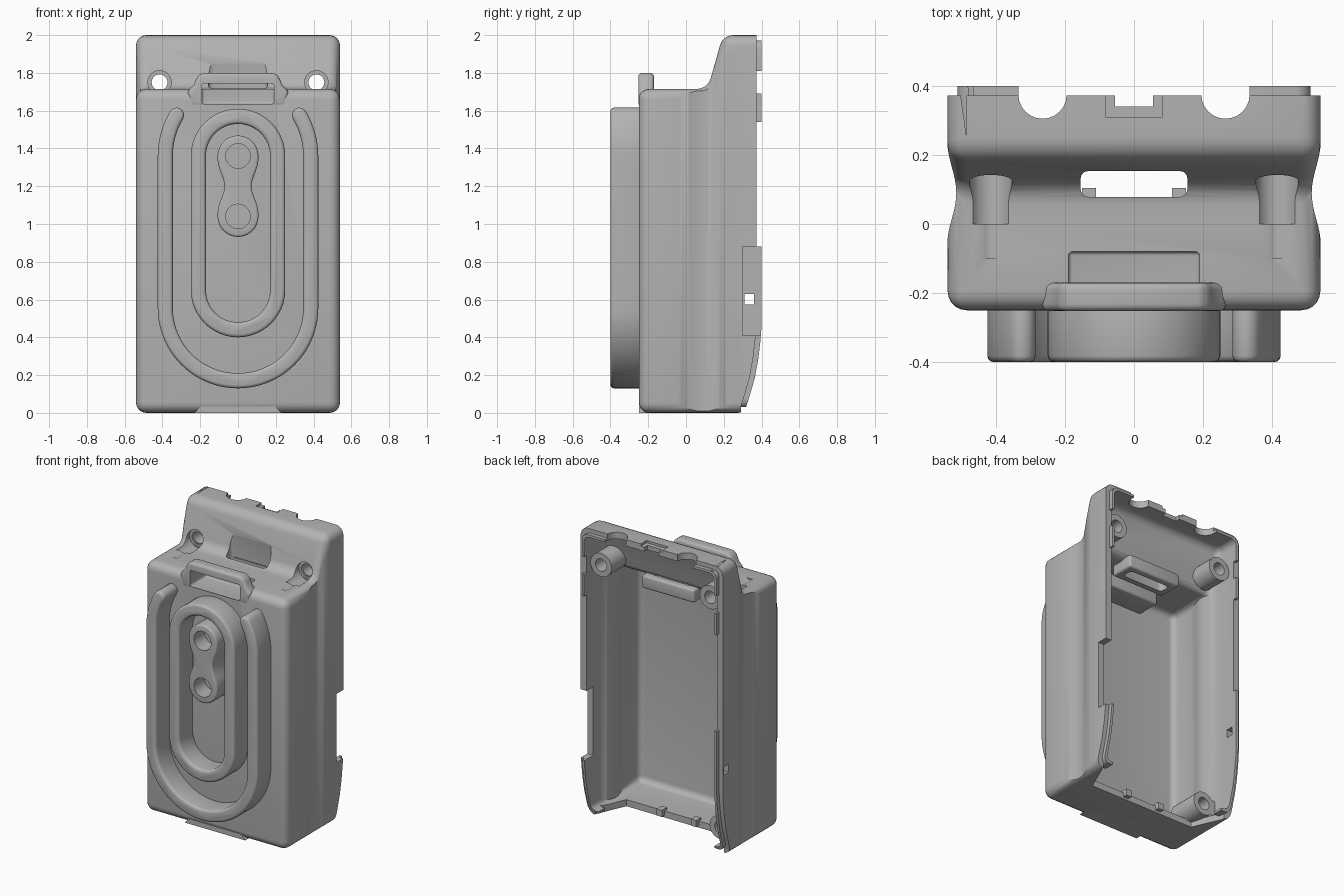
import bpy, bmesh
from math import sin, cos, pi, radians, hypot

if "Cube" in bpy.data.objects:
    bpy.data.objects.remove(bpy.data.objects["Cube"])

grey = bpy.data.materials.new("plain_grey")
grey.use_nodes = True
grey.diffuse_color = (0.45, 0.45, 0.45, 1)
grey.node_tree.nodes["Principled BSDF"].inputs["Base Color"].default_value = (0.45, 0.45, 0.45, 1)


def apply_mod(obj, mod):
    with bpy.context.temp_override(object=obj, active_object=obj, selected_objects=[obj]):
        bpy.ops.object.modifier_apply(modifier=mod.name)


def prism(name, pts, axis, lo, hi, bevel=0, segs=4):
    """Closed outline pushed along an axis: x takes (y,z), y takes (x,z), z takes (x,y)."""
    place = {"x": lambda p, d: (d, p[0], p[1]),
             "y": lambda p, d: (p[0], d, p[1]),
             "z": lambda p, d: (p[0], p[1], d)}[axis]
    bm = bmesh.new()
    a = [bm.verts.new(place(p, lo)) for p in pts]
    b = [bm.verts.new(place(p, hi)) for p in pts]
    bm.faces.new(a)
    bm.faces.new(b)
    for i in range(len(pts)):
        j = (i + 1) % len(pts)
        bm.faces.new((a[i], a[j], b[j], b[i]))
    bmesh.ops.recalc_face_normals(bm, faces=bm.faces)
    me = bpy.data.meshes.new(name)
    bm.to_mesh(me)
    bm.free()
    obj = bpy.data.objects.new(name, me)
    bpy.context.scene.collection.objects.link(obj)
    if bevel:
        mod = obj.modifiers.new("round", "BEVEL")
        mod.width, mod.segments = bevel, segs
        mod.limit_method, mod.angle_limit = "ANGLE", radians(35)
        apply_mod(obj, mod)
    return obj


def box(name, x, y, z, bevel=0):
    return prism(name, [(x[0], y[0]), (x[1], y[0]), (x[1], y[1]), (x[0], y[1])], "z", *z, bevel)


def arc(cx, cy, r, a0, a1, n=24):
    return [(cx + r * cos(radians(a0 + (a1 - a0) * i / n)),
             cy + r * sin(radians(a0 + (a1 - a0) * i / n))) for i in range(n + 1)]


def rod(name, x, z, r, y0, y1):
    return prism(name, arc(x, z, r, 0, 360, 32)[:-1], "y", y0, y1)


def boolean(obj, tool, op="DIFFERENCE", keep=False):
    mod = obj.modifiers.new("bool", "BOOLEAN")
    mod.operation, mod.object, mod.solver = op, tool, "EXACT"
    apply_mod(obj, mod)
    if not keep:
        bpy.data.objects.remove(tool)


def solid(name, t, bevel):
    """Stepped case volume, inset by t, with rounded edges and a waist in both sides."""
    side = [(-.25 + t, t), (-.25 + t, 1.715 - t), (.115 + t * .8, 1.715 - t),
            (.195 + t * .8, 2 - t), (.8, 2 - t), (.8, t)]
    obj = prism(name, side, "x", -.54 + t, .54 - t, bevel, 5)
    for s in (1, -1):
        curve = [(s * (.541 - t - .013 * (1 - cos(2 * pi * i / 16))), -.06 + .3 * i / 16)
                 for i in range(17)]
        boolean(obj, prism("waist_cutter", curve + [(s, .24), (s, -.06)], "z", -1, 3))
    return obj


def trim_back(obj, d):
    """Trim the open back; the lower part curves forward."""
    edge = [(.29, -.1), (.29, .03), (.312, .1), (.335, .18), (.354, .28), (.366, .38), (.372, .46), (.372, 2.1)]
    boolean(obj, prism("back_cutter", [(y + d, z) for y, z in edge] + [(1, 2.1), (1, -.1)], "x", -1, 1))


# hollow case, open at the back
case = solid("case_shell", 0, .055)
trim_back(case, 0)
cavity = solid("cavity", .045, .04)
boolean(case, cavity, keep=True)

# stepped locking lip inside the rear edge
zones = {"upper_corner": (.335, .6, 1.81, 2.1), "upper_side": (.4, .6, 1.54, 1.69)}
spans = [(n, s, z) for n, z in zones.items() for s in (1, -1)]
spans += [("lower_side", 1, (.44, .6, .03, .41)), ("lower_side", -1, (.44, .6, .03, .88))]
lips = []
for label, s, (x0, x1, z0, z1) in spans:
    lip = solid(label + ("_lip_left" if s > 0 else "_lip_right"), .028, .045)
    trim_back(lip, .028)
    boolean(lip, cavity, keep=True)
    boolean(lip, box("zone", sorted((s * x0, s * x1)), (.25, .6), (z0, z1)), "INTERSECT")
    lips.append(lip)
bpy.data.objects.remove(cavity)

# side opening on one side, latch hole on the other
boolean(case, box("side_opening", (.4, .7), (.30, .6), (.41, .88)))
for part in (case, lips[-1]):
    boolean(part, box("latch_hole", (-.7, -.4), (.31, .36), (.575, .63)))

# cable notches in the top edge
for x in (-.265, .265):
    boolean(case, prism("cable_notch", arc(x, .375, .07, 0, 360)[:-1], "z", 1.8, 2.1))
boolean(case, box("centre_notch", (-.055, .055), (.34, .5), (1.8, 2.1)))
boolean(case, box("centre_notch_step", (-.082, .082), (.31, .5), (1.985, 2.1)))

# cut back floor edge with two small tabs
boolean(case, prism("floor_cutter", [(-.49, .4), (-.49, .28), (-.40, .075), (.40, .075),
                                     (.49, .28), (.49, .4)], "z", -.1, .08))
for s in (1, -1):
    box("floor_tab", sorted((s * .11, s * .15)), (.05, .105), (.015, .06))

# strap loop, its pocket and the pocket wall inside
loop = prism("strap_loop", [(-.25, 1.62), (-.27, 1.7), (-.235, 1.735), (-.215, 1.785), (-.185, 1.80),
                            (.185, 1.80), (.215, 1.785), (.235, 1.735), (.27, 1.7), (.25, 1.62)],
             "y", -.252, -.17, .02)
pocket_wall = box("pocket_wall", (-.23, .23), (-.22, -.045), (1.59, 1.69), .015)
for part in (case, loop, pocket_wall):
    boolean(part, box("pocket", (-.19, .19), (-.3, -.08), (1.635, 1.745), .012))

# through slot behind the ledge
collar = box("slot_collar", (-.2, .2), (.03, .2), (1.6, 1.69), .015)
for part in (case, collar):
    boolean(part, box("slot", (-.155, .155), (.078, .155), (1.4, 1.87), .025))

# upper screw bosses with counterbores
for s in (1, -1):
    boss = rod("screw_boss", s * .415, 1.75, .08, .17, .33)
    for part in (case, boss):
        boolean(part, rod("screw_hole", s * .415, 1.75, .042, -.1, .5))
    boolean(case, rod("counterbore", s * .415, 1.75, .062, 0, .155))

# lower screw boss in one corner
lower_boss = rod("lower_boss", -.40, .115, .08, -.02, .2)
boolean(lower_boss, rod("lower_hole", -.40, .115, .042, .02, .5))
box("lower_boss_web", (-.5, -.46), (-.02, .2), (.04, .16))

# bottom plate at the front edge
prism("bottom_plate", [(-.23, 0), (-.2, .035), (.2, .035), (.23, 0)], "y", -.25, -.08)


def stadium(r, z0, z1):
    return arc(0, z0, r, 180, 360) + arc(0, z1, r, 0, 180)


FRONT, ROOT = -.4, -.215

# closed oval ridge
ring = prism("oval_ridge", stadium(.25, .65, 1.36), "y", FRONT, ROOT)
boolean(ring, prism("oval_inside", stadium(.17, .65, 1.36), "y", -.6, 0))
rim = ring.modifiers.new("round", "BEVEL")
rim.width, rim.segments, rim.limit_method, rim.angle_limit = .018, 3, "ANGLE", radians(35)
apply_mod(ring, rim)

# open U ridge whose arms lean inward at the top
bend = arc(.385 - .42, 1.36, .42, 0, 31, 8)
path = bend[::-1] + arc(0, .555, .385, 0, -180, 40) + [(-x, z) for x, z in bend]
left, right = [], []
for i, (x, z) in enumerate(path):
    (xa, za), (xb, zb) = path[max(i - 1, 0)], path[min(i + 1, len(path) - 1)]
    k = .04 / hypot(xb - xa, zb - za)
    nx, nz = -(zb - za) * k, (xb - xa) * k
    left.append((x + nx, z + nz))
    right.append((x - nx, z - nz))


def cap(c, start):
    dx, dz = start[0] - c[0], start[1] - c[1]
    return [(c[0] + dx * cos(a) - dz * sin(a), c[1] + dx * sin(a) + dz * cos(a))
            for a in [-pi * i / 8 for i in range(1, 8)]]


outline = left + cap(path[-1], left[-1]) + right[::-1] + cap(path[0], right[0])
prism("u_ridge", outline, "y", FRONT, ROOT, .018, 3)

# two-hole post with a pinched middle
neck = [(.108 - .036 * sin(pi * i / 10) ** 2, 1.06 + .28 * i / 10) for i in range(11)]
post_outline = (arc(0, 1.04, .108, 180, 360) + neck + arc(0, 1.36, .108, 0, 180)
                + [(-x, z) for x, z in neck[::-1]])
post = prism("two_hole_post", post_outline, "y", -.385, ROOT, .012, 3)
for z in (1.04, 1.36):
    boolean(post, rod("post_hole", 0, z, .065, -.6, -.27))

# finish
bpy.ops.object.select_all(action="DESELECT")
for obj in bpy.context.scene.objects:
    if obj.type == "MESH":
        obj.data.materials.clear()
        obj.data.materials.append(grey)
        obj.select_set(True)
        bpy.context.view_layer.objects.active = obj
bpy.ops.object.shade_smooth_by_angle(angle=radians(32))
